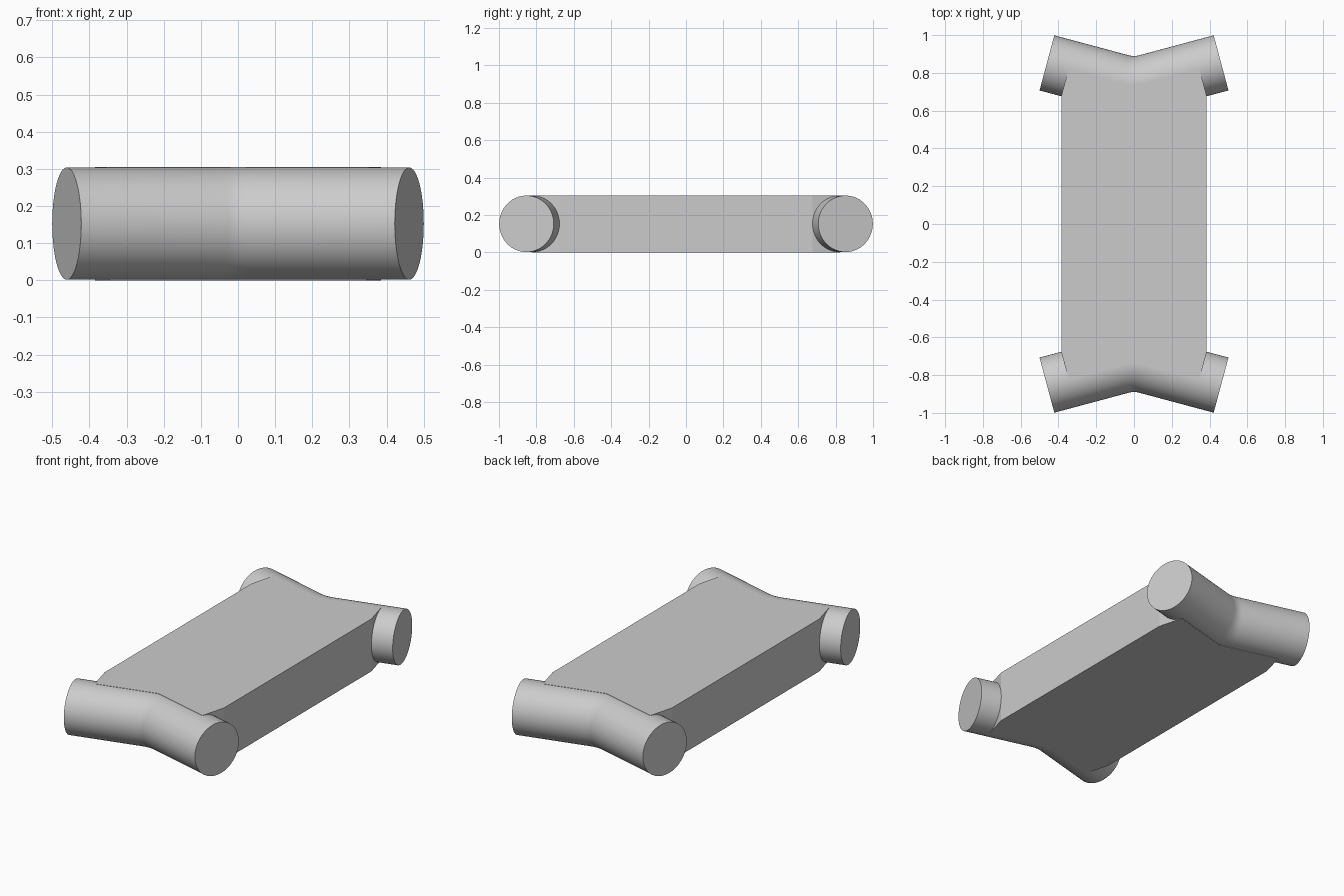
import bpy, bmesh, math
from mathutils import Vector

cube = bpy.data.objects.get("Cube")
if cube:
    bpy.data.objects.remove(cube)

grey = bpy.data.materials.new("plain_grey")
grey.use_nodes = True
colour = (0.6, 0.6, 0.6, 1)
grey.diffuse_color = colour
grey.node_tree.nodes["Principled BSDF"].inputs["Base Color"].default_value = colour

TILT = math.radians(15)         # sweep of each tube arm
RADIUS = 0.151
MID_Z = 0.1525
END_X, END_Y = 0.461, 0.853     # centre of a tube end
BEND = 0.25                     # bend radius of the tube axis
CORNER_Y = END_Y - END_X * math.tan(TILT)
SIDES, STEPS = 64, 6


def add_object(name, bm):
    bmesh.ops.recalc_face_normals(bm, faces=bm.faces)
    mesh = bpy.data.meshes.new(name)
    bm.to_mesh(mesh)
    bm.free()
    mesh.materials.append(grey)
    obj = bpy.data.objects.new(name, mesh)
    bpy.context.collection.objects.link(obj)
    return obj


def tube_path():
    """Axis points and headings: straight arm, rounded bend, straight arm."""
    path = [(-END_X, END_Y, -TILT)]
    arc_y = CORNER_Y + BEND / math.cos(TILT)
    for i in range(STEPS + 1):
        a = TILT * (2 * i / STEPS - 1)
        path.append((BEND * math.sin(a), arc_y - BEND * math.cos(a), a))
    path.append((END_X, END_Y, TILT))
    return path


def bent_tube(name, side):
    bm = bmesh.new()
    rings = []
    for x, y, a in tube_path():
        ring = []
        for k in range(SIDES):
            t = 2 * math.pi * k / SIDES
            out = RADIUS * math.cos(t)
            ring.append(bm.verts.new((x - out * math.sin(a),
                                      side * (y + out * math.cos(a)),
                                      MID_Z + RADIUS * math.sin(t))))
        rings.append(ring)
    for r, s in zip(rings, rings[1:]):
        for k in range(SIDES):
            n = (k + 1) % SIDES
            bm.faces.new((r[k], r[n], s[n], s[k]))
    bm.faces.new(rings[0])
    bm.faces.new(rings[-1])
    obj = add_object(name, bm)
    bpy.ops.object.select_all(action='DESELECT')
    obj.select_set(True)
    bpy.context.view_layer.objects.active = obj
    bpy.ops.object.shade_smooth_by_angle(angle=math.radians(35))


bent_tube("front_tube", -1)
bent_tube("back_tube", 1)

# Slab between the tubes: corners cut square to the arms, ends along the tube axes
quarter = [(0.385, 0.677), (0.346, CORNER_Y + 0.346 * math.tan(TILT))]
outline = quarter + [(0, CORNER_Y)] + [(-x, y) for x, y in reversed(quarter)]
outline += [(-x, -y) for x, y in outline]
bm = bmesh.new()
base = bm.faces.new([bm.verts.new((x, y, 0)) for x, y in outline])
new = bmesh.ops.extrude_face_region(bm, geom=[base])["geom"]
bmesh.ops.translate(bm, vec=Vector((0, 0, 2 * MID_Z)),
                    verts=[v for v in new if isinstance(v, bmesh.types.BMVert)])
add_object("body_slab", bm)
